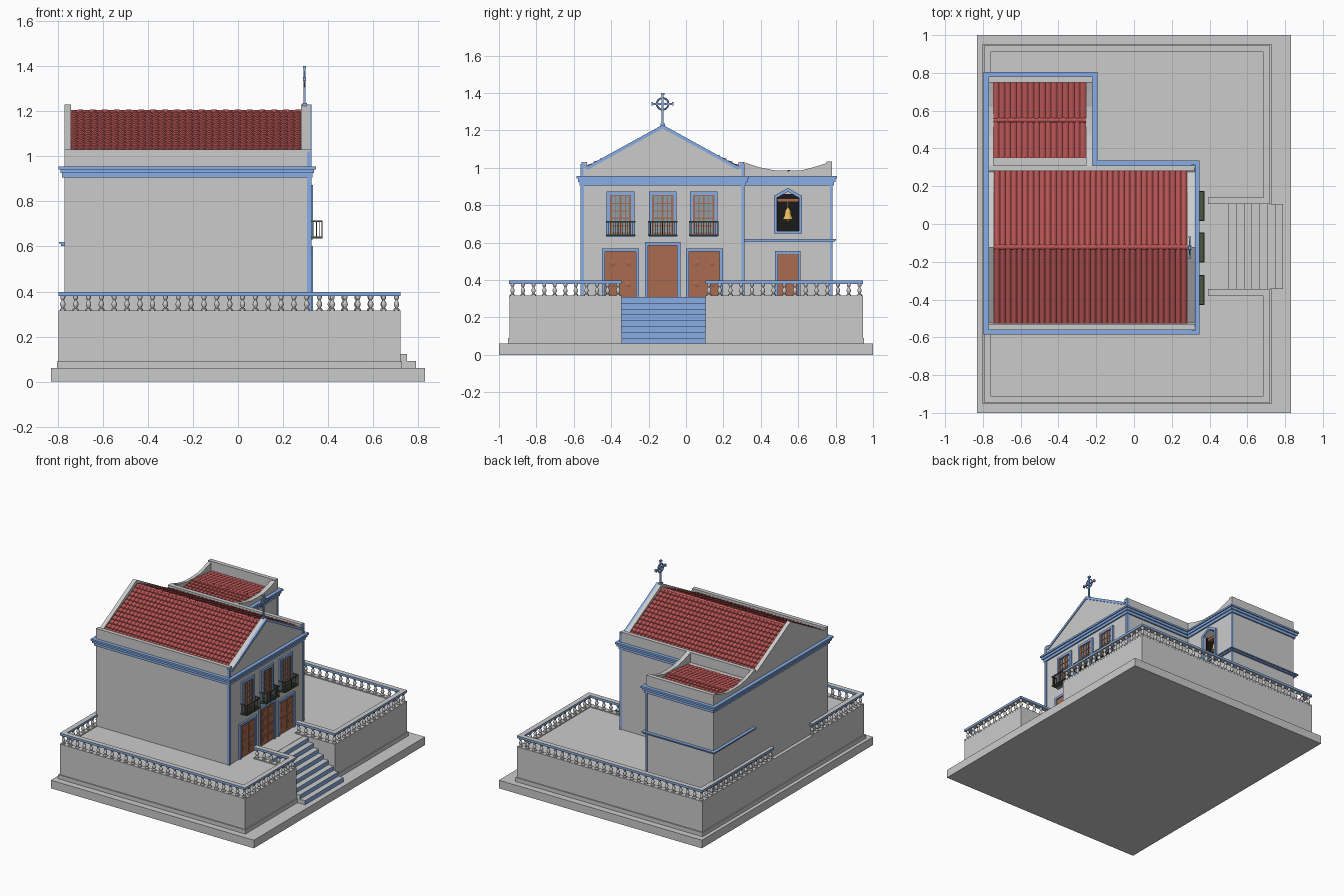
import bpy, bmesh, math
from mathutils import Vector

if "Cube" in bpy.data.objects:
    bpy.data.objects.remove(bpy.data.objects["Cube"])


def material(name, r, g, b):
    m = bpy.data.materials.new(name)
    m.diffuse_color = (r, g, b, 1)
    m.use_nodes = True
    m.node_tree.nodes["Principled BSDF"].inputs["Base Color"].default_value = m.diffuse_color
    return m


GREY = material("plaster", 0.8, 0.8, 0.8)
BLUE = material("blue_trim", 0.25, 0.42, 0.78)
RED = material("roof_tile", 0.48, 0.09, 0.09)
WOOD = material("wood", 0.40, 0.15, 0.08)
GLASS = material("glass", 0.25, 0.35, 0.42)
IRON = material("iron", 0.07, 0.09, 0.05)
DARK = material("dark", 0.01, 0.01, 0.01)
GOLD = material("gold", 0.8, 0.5, 0.12)


def finish(name, bm, mat=None, smooth=False, paint=None):
    """paint(normal) True -> mat, otherwise grey"""
    me = bpy.data.meshes.new(name)
    bm.normal_update()
    bm.to_mesh(me)
    bm.free()
    if mat:
        me.materials.append(mat)
    if paint:
        me.materials.append(GREY)
        for p in me.polygons:
            p.material_index = 0 if paint(p.normal) else 1
    if smooth:
        for p in me.polygons:
            p.use_smooth = True
        me.set_sharp_from_angle(angle=math.radians(40))
    ob = bpy.data.objects.new(name, me)
    bpy.context.collection.objects.link(ob)
    return ob


def boxes(name, items, mat=None, paint=None):
    """items: (x0, x1, y0, y1, z0, z1)"""
    bm = bmesh.new()
    for x0, x1, y0, y1, z0, z1 in items:
        vs = bmesh.ops.create_cube(bm, size=1)["verts"]
        for v in vs:
            v.co = ((x0 + x1) / 2 + v.co.x * (x1 - x0), (y0 + y1) / 2 + v.co.y * (y1 - y0),
                    (z0 + z1) / 2 + v.co.z * (z1 - z0))
    return finish(name, bm, mat, paint=paint)


def prism(name, pts, axis, lo, hi, mat=None):
    """axis z: pts are (x, y); axis x: pts are (y, z)"""
    bm = bmesh.new()
    place = (lambda a, b, c: (a, b, c)) if axis == "z" else (lambda a, b, c: (c, a, b))
    face = bm.faces.new([bm.verts.new(place(a, b, lo)) for a, b in pts])
    ext = bmesh.ops.extrude_face_region(bm, geom=[face])["geom"]
    d = Vector(place(0, 0, hi - lo))
    for v in ext:
        if isinstance(v, bmesh.types.BMVert):
            v.co += d
    bmesh.ops.recalc_face_normals(bm, faces=bm.faces)
    return finish(name, bm, mat)


def lathe(name, profile, mat, n=10):
    bm = bmesh.new()
    rings = [[bm.verts.new((r * math.cos(2 * math.pi * k / n), r * math.sin(2 * math.pi * k / n), z))
              for k in range(n)] for r, z in profile]
    for a, b in zip(rings, rings[1:]):
        for k in range(n):
            bm.faces.new((a[k], a[(k + 1) % n], b[(k + 1) % n], b[k]))
    bm.faces.new(rings[0][::-1])
    bm.faces.new(rings[-1])
    return finish(name, bm, mat, smooth=True)


# Ground slab, podium with stair notch, steps
boxes("ground_slab", [(-.83, .83, -1, 1, 0, .06)])
for name, d, lo, hi in (("podium", 0, .06, .31), ("podium_plinth", .008, .06, .09)):
    prism(name, [(-.795 - d, -.945 - d), (.72 + d, -.945 - d), (.72 + d, -.345), (.46, -.345), (.46, .105),
                 (.72 + d, .105), (.72 + d, .945 + d), (-.795 - d, .945 + d)], "z", lo, hi)
boxes("stairs", [(.45, .79 - .041 * i, -.345, .105, .06 + .031 * i, .06 + .031 * (i + 1)) for i in range(8)],
      BLUE, lambda n: n.x > .5)

# Balustrade: rails and turned balusters
L, R, F = -.777, .703, .928
runs = [(L, -F, R, -F), (L, F, R, F), (R, -F, R, -.363), (R, .123, R, F), (.41, -.363, R, -.363),
        (.41, .123, R, .123), (L, -F, L, -.363), (L, .123, L, F)]
w = .018
boxes("balustrade_cap", [(a - w, c + w, b - w, d + w, .38, .397) for a, b, c, d in runs], BLUE,
      lambda n: abs(n.z) < .5)
boxes("balustrade_base", [(a - w, c + w, b - w, d + w, .305, .316) for a, b, c, d in runs])
baluster = lathe("baluster", [(.013, .314), (.013, .322), (.006, .328), (.012, .340), (.012, .347), (.005, .362),
                              (.009, .367), (.011, .373), (.011, .382)], GREY)
spots = []
for a, b, c, d in runs:
    n = round((abs(c - a) + abs(d - b)) / .056)
    spots += [(a + (c - a) * i / n, b + (d - b) * i / n) for i in range(n + 1)]
spots = sorted({(round(x, 3), round(y, 3)) for x, y in spots})
baluster.location = (*spots[0], 0)
for x, y in spots[1:]:
    ob = baluster.copy()
    ob.location = (x, y, 0)
    bpy.context.collection.objects.link(ob)

# Walls, parapets and gables
boxes("nave_walls", [(-.77, .32, -.56, .31, .31, .957)])
tower = boxes("tower_walls", [(-.77, -.22, .31, .78, .31, .957)])
boxes("parapets", [(-.77, .32, -.56, -.53, .95, 1.03), (-.77, .32, .28, .31, .95, 1.03),
                   (-.77, -.22, .75, .78, .95, 1.033)])
gable = [(-.56, 1.03), (-.525, 1.01), (-.125, 1.23), (.275, 1.01), (.31, 1.03)]
curve = [(.31, 1.03), (.39, 1.003), (.47, .987), (.545, .984), (.62, .987), (.70, 1.008), (.78, 1.034)]
for side, lo, hi in (("front", .28, .32), ("back", -.77, -.74)):
    prism(side + "_gable", [(-.56, .95)] + gable + [(.31, .95)], "x", lo, hi)
for side, lo, hi in (("front", -.255, -.22), ("back", -.77, -.745)):
    prism(side + "_tower_parapet", [(.31, .95)] + curve + [(.78, .95)], "x", lo, hi)
prism("gable_trim", gable + [(y, z - .02) for y, z in gable[::-1]], "x", .31, .326, BLUE)

# Stepped cornice around both volumes, string course on the tower, corner strips
for i, (d, lo, hi) in enumerate(((.010, .905, .925), (.018, .925, .942), (.026, .942, .955))):
    prism(f"cornice_{i}", [(-.77 - d, -.56 - d), (.32 + d, -.56 - d), (.32 + d, .31 + d), (-.22 + d, .31 + d),
                           (-.22 + d, .78 + d), (-.77 - d, .78 + d)], "z", lo, hi, BLUE)
boxes("string_course", [(-.785, -.205, .31, .795, .603, .612), (-.793, -.197, .31, .803, .612, .62)], BLUE)
boxes("corner_strips", [(.305, .326, -.564, -.545, .31, .905), (.305, .326, .297, .314, .31, .905),
                        (.305, .326, -.564, -.547, .955, 1.02), (.305, .326, .297, .314, .955, 1.02),
                        (-.23, -.217, .771, .783, .31, .905)], BLUE)


# Tiled roofs: rounded columns with stepped rows, plus ridge caps
def roof(name, x0, x1, yc, half, zr, ze, cols, rows, amp):
    bm = bmesh.new()
    nx = cols * 6
    for s in (1, -1):
        lines = []
        for r in range(rows):
            for t, lift in ((r / rows, 0), ((r + 1) / rows, amp * .8)):
                lines.append([bm.verts.new((x0 + (x1 - x0) * k / nx, yc + s * half * t,
                                            zr + (ze - zr) * t + lift + amp * abs(math.sin(math.pi * k / 6))))
                              for k in range(nx + 1)])
        for a, b in zip(lines, lines[1:]):
            for k in range(nx):
                q = (a[k], a[k + 1], b[k + 1], b[k])
                bm.faces.new(q if s > 0 else q[::-1])
    n = round((x1 - x0) / .055)
    step = (x1 - x0) / n
    for i in range(n):
        ends = [[bm.verts.new((x, yc + rad * math.cos(math.pi * k / 8), zr - .004 + rad * math.sin(math.pi * k / 8)))
                 for k in range(9)] for x, rad in ((x0 + i * step, .012), (x0 + (i + 1) * step, .016))]
        for k in range(8):
            bm.faces.new((ends[0][k], ends[1][k], ends[1][k + 1], ends[0][k + 1]))
    finish(name, bm, RED, smooth=True)


roof("nave_roof", -.74, .28, -.122, .405, 1.196, 1.0, 34, 12, .009)
roof("tower_roof", -.745, -.255, .55, .2, .976, .955, 16, 6, .006)


# Facade doors with panels, bosses and blue frames
def frame(name, x, y0, y1, z0, z1, t, sill=False):
    parts = [(x - .01, x + .012, y0, y0 + t, z0, z1), (x - .01, x + .012, y1 - t, y1, z0, z1),
             (x - .01, x + .012, y0, y1, z1 - t, z1)]
    if sill:
        parts.append((x - .01, x + .012, y0, y1, z0, z0 + t))
    boxes(name, parts, BLUE)


X = .32
for name, yc, hw, top, rows in (("left_door", -.35, .083, .552, 2), ("centre_door", -.125, .079, .585, 4),
                                ("right_door", .098, .083, .552, 2)):
    frame(name + "_frame", X, yc - hw - .016, yc + hw + .016, .31, top + .017, .017)
    parts = [(X - .01, X + .003, yc - hw, yc + hw, .31, top)]
    h = (top - .325) / rows
    for s in (-1, 1):
        c = yc + s * hw / 2
        for r in range(rows):
            z = .32 + r * h
            parts.append((X, X + .007, c - hw * .38, c + hw * .38, z + .008, z + h - .004))
            if rows == 2:
                boss = lathe("door_boss", [(.016, 0), (.016, .004), (.008, .007)], WOOD, 14)
                boss.rotation_euler.y = math.pi / 2
                boss.location = (X + .006, c, z + h * .5)
            else:
                parts.append((X, X + .010, c - hw * .2, c + hw * .2, z + .02, z + h - .016))
    boxes(name, parts, WOOD)

# Tall windows with glazing bars and iron balconies
for name, yc in (("left", -.35), ("centre", -.125), ("right", .095)):
    frame(name + "_window_frame", X, yc - .074, yc + .074, .63, .872, .017, True)
    boxes(name + "_glass", [(X - .01, X + .002, yc - .057, yc + .057, .645, .856)], GLASS)
    bars = [(X, X + .007, yc + o - t, yc + o + t, .645, .856) for o, t in
            ((-.052, .006), (-.026, .002), (0, .005), (.026, .002), (.052, .006))]
    bars += [(X, X + .006, yc - .057, yc + .057, z - .003, z + .003) for z in (.65, .69, .73, .77, .81, .852)]
    boxes(name + "_window_bars", bars, WOOD)
    a, b, f = yc - .079, yc + .079, .374
    iron = [(X, f, a, b, .636, .643)]
    iron += [(f - .005, f, a, b, .708, .715)] + [(X, f, y, y + .005, .708, .715) for y in (a, b - .005)]
    iron += [(f - .004, f - .001, a + i * .0128, a + i * .0128 + .003, .64, .71) for i in range(13)]
    iron += [(X + .003 + i * .012, X + .006 + i * .012, y, y + .003, .64, .71) for i in range(5)
             for y in (a + .001, b - .004)]
    boxes(name + "_balcony", iron, IRON)

# Tower door of vertical planks
T = -.22
frame("tower_door_frame", T, .477, .613, .31, .555, .015)
boxes("tower_door", [(T - .01, T + .002, .492, .598, .31, .54)] +
      [(T, T + .006, .494 + i * .021, .511 + i * .021, .312, .538) for i in range(5)], WOOD)

# Belfry opening cut with a pointed head, bell hanging inside
surround = prism("belfry_surround", [(.47, .648), (.62, .648), (.62, .85), (.545, .892), (.47, .85)],
                 "x", T - .01, T + .012, BLUE)
cutter = prism("belfry_cutter", [(.487, .663), (.603, .663), (.603, .84), (.545, .872), (.487, .84)],
               "x", T - .13, T + .05, DARK)
cutter.hide_render = True
cutter.hide_set(True)
for ob in (tower, surround):
    m = ob.modifiers.new("opening", "BOOLEAN")
    m.object = cutter
    m.operation = "DIFFERENCE"
boxes("belfry_lining", [(T - .129, T - .125, .487, .603, .663, .86), (T - .129, T - .015, .487, .489, .663, .84),
                        (T - .129, T - .015, .601, .603, .663, .84)], DARK)
boxes("bell_beam", [(T - .06, T - .03, .487, .603, .818, .836)], WOOD)
bell = lathe("bell", [(.006, -.008), (.008, .0), (.027, .002), (.025, .01), (.018, .025), (.015, .048), (.009, .058),
                      (.004, .064), (.004, .1)], GOLD, 16)
bell.location = (T - .045, .545, .722)

# Ringed cross on the gable apex
C, Y, Z = .295, -.125, 1.342
boxes("cross", [(C - .005, C + .005, Y - .005, Y + .005, 1.2, 1.4), (C - .005, C + .005, Y - .058, Y + .058, Z - .005, Z + .005),
                (C - .007, C + .007, Y - .009, Y + .009, 1.39, 1.4)] +
      [(C - .007, C + .007, Y + s * .055 - .004, Y + s * .055 + .004, Z - .009, Z + .009) for s in (-1, 1)] +
      [(C - .01, C + .01, Y - .012, Y + .012, 1.215, 1.236)], BLUE)
bpy.ops.mesh.primitive_torus_add(major_segments=24, minor_segments=8, major_radius=.031, minor_radius=.005,
                                 location=(C, Y, Z), rotation=(0, math.pi / 2, 0))
ring = bpy.context.object
ring.name = "cross_ring"
ring.data.materials.append(BLUE)
bpy.ops.object.shade_smooth_by_angle()
